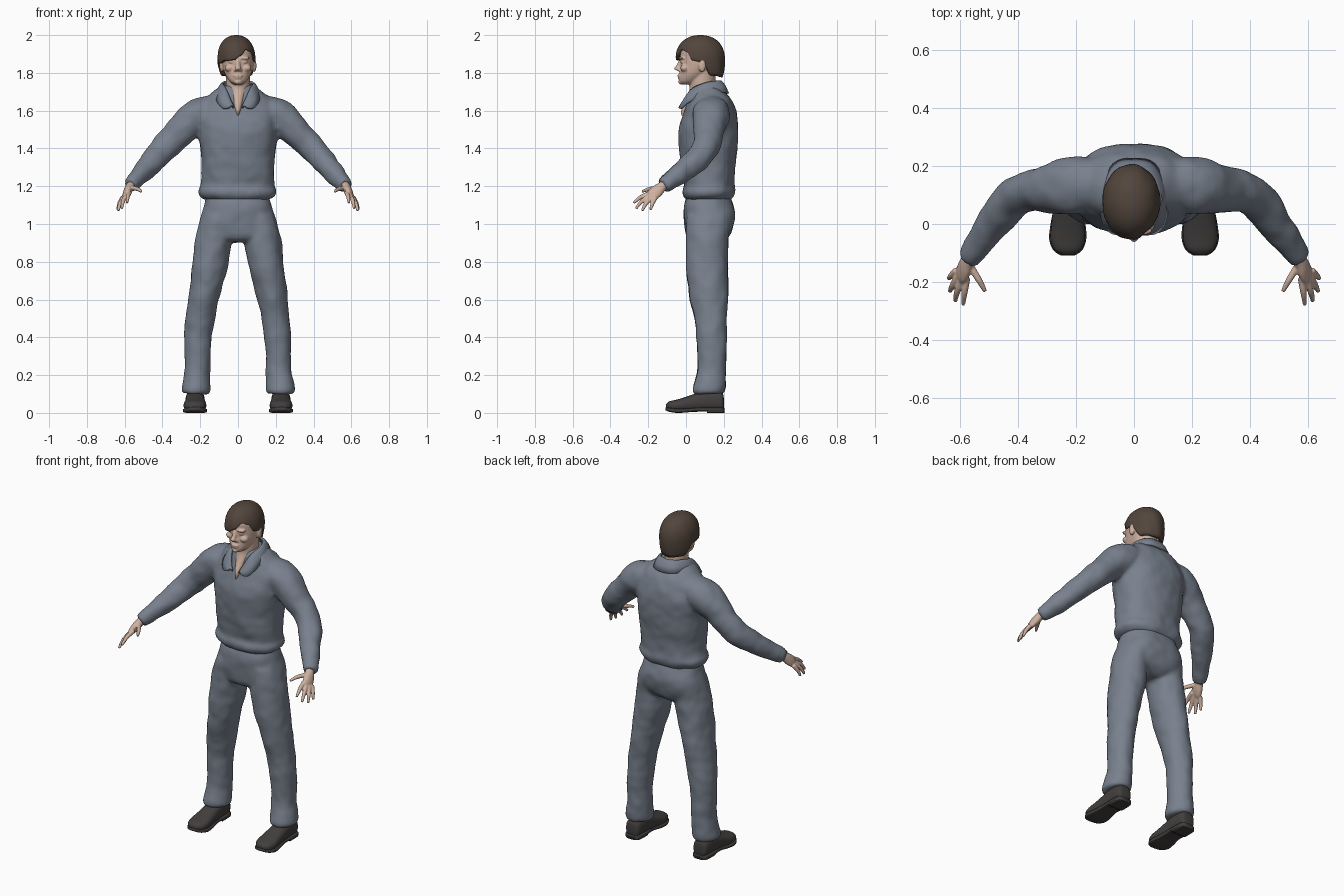
import bpy, bmesh, math
from mathutils import Vector

def material(name, col):
    m = bpy.data.materials.new(name)
    m.diffuse_color = (*col, 1)
    return m

CLOTH = material("slate_cloth", (0.19, 0.22, 0.27))
SKIN = material("skin", (0.62, 0.44, 0.35))
HAIR = material("dark_hair", (0.085, 0.06, 0.045))
SHOE = material("shoe_leather", (0.055, 0.05, 0.048))

def spline(pts, sub=4):
    # Catmull-Rom resampling of tuples
    out = []
    for i in range(len(pts) - 1):
        a, b = pts[max(i - 1, 0)], pts[i]
        c, d = pts[i + 1], pts[min(i + 2, len(pts) - 1)]
        for k in range(sub):
            t = k / sub
            out.append([0.5 * (2*q + (r - p)*t + (2*p - 5*q + 4*r - s)*t*t + (3*q - p - 3*r + s)*t**3)
                        for p, q, r, s in zip(a, b, c, d)])
    return out + [list(pts[-1])]

def tube(bm, pts, side=1, axis=None, ref=(0, 1, 0), n=28, power=2.0):
    # closed loft of (x, y, z, radius_u, radius_v) sections
    pts = spline([(p[0] * side, *p[1:]) for p in pts])
    cs = [Vector(p[:3]) for p in pts]
    rings = []
    for i, p in enumerate(pts):
        t = Vector(axis) if axis else (cs[min(i + 1, len(cs) - 1)] - cs[max(i - 1, 0)]).normalized()
        u = Vector(ref).cross(t).normalized()
        v = t.cross(u)
        ring = []
        for k in range(n):
            a = 2 * math.pi * k / n
            c, s = math.cos(a), math.sin(a)
            c = math.copysign(abs(c) ** (2 / power), c)
            s = math.copysign(abs(s) ** (2 / power), s)
            ring.append(bm.verts.new(cs[i] + u * c * max(p[3], .002) + v * s * max(p[4], .002)))
        rings.append(ring)
    for r0, r1 in zip(rings, rings[1:]):
        for k in range(n):
            bm.faces.new((r0[k], r0[(k + 1) % n], r1[(k + 1) % n], r1[k]))
    bm.faces.new(rings[0])
    bm.faces.new(rings[-1])

def body(bm, secs, power=2.3):
    # vertical loft of (z, front_y, back_y, half_width)
    tube(bm, [(0, (f + b) / 2, z, w, (b - f) / 2) for z, f, b, w in secs], axis=(0, 0, 1), n=40, power=power)

def ball(bm, c, r):
    res = bmesh.ops.create_uvsphere(bm, u_segments=16, v_segments=10, radius=1)
    for v in res["verts"]:
        v.co = Vector((v.co.x * r[0] + c[0], v.co.y * r[1] + c[1], v.co.z * r[2] + c[2]))

def finish(bm, name, mat, voxel=0, smooth=0, folds=0):
    bmesh.ops.recalc_face_normals(bm, faces=bm.faces)
    me = bpy.data.meshes.new(name)
    bm.to_mesh(me)
    bm.free()
    me.polygons.foreach_set("use_smooth", [True] * len(me.polygons))
    ob = bpy.data.objects.new(name, me)
    bpy.context.collection.objects.link(ob)
    me.materials.append(mat)
    if voxel:
        m = ob.modifiers.new("merge", "REMESH")
        m.mode, m.voxel_size, m.use_smooth_shade = "VOXEL", voxel, True
    if smooth:
        m = ob.modifiers.new("soften", "SMOOTH")
        m.factor, m.iterations = 0.5, smooth
    if folds:
        tex = bpy.data.textures.new(name + "_folds", "CLOUDS")
        tex.noise_scale, tex.noise_depth = 0.11, 1
        m = ob.modifiers.new("folds", "DISPLACE")
        m.texture, m.strength, m.mid_level = tex, folds, 0.5
    return ob

# Shirt: torso with bloused hem, plus sleeves
bm = bmesh.new()
body(bm, [(1.125, .01, .235, .17), (1.145, -.012, .252, .198), (1.175, -.02, .262, .208), (1.205, -.008, .255, .194),
          (1.27, -.022, .255, .192), (1.40, -.037, .27, .20), (1.52, -.033, .278, .215), (1.60, -.01, .265, .205),
          (1.66, .012, .24, .172), (1.70, .025, .205, .13), (1.735, .035, .178, .085)])
for s in (1, -1):
    tube(bm, [(.10, .14, 1.605, .075, .08), (.20, .135, 1.578, .093, .10), (.285, .12, 1.51, .083, .088),
              (.36, .113, 1.435, .073, .072), (.42, .085, 1.37, .068, .068), (.49, -.005, 1.29, .058, .06),
              (.55, -.09, 1.225, .045, .047), (.571, -.122, 1.203, .038, .04)], s)
finish(bm, "shirt", CLOTH, .011, 7, .016)

# Shirt collar: folded strip with pointed front flaps
half = [(0, .182, 1.755, 0, .222, 1.69), (.05, .165, 1.755, .07, .203, 1.695), (.078, .105, 1.745, .112, .11, 1.69),
        (.062, .035, 1.715, .108, .015, 1.645), (.042, .0, 1.665, .08, -.026, 1.612), (.022, -.02, 1.615, .045, -.034, 1.615)]
rows = spline([(-p[0], p[1], p[2], -p[3], p[4], p[5]) for p in half[:0:-1]] + half, 4)
bm = bmesh.new()
cols = []
for r in rows:
    a, b = Vector(r[:3]), Vector(r[3:])
    cols.append([bm.verts.new(a.lerp(b, t) + Vector((0, 0, .012 * math.sin(math.pi * t)))) for t in (0, .33, .66, 1)])
for c0, c1 in zip(cols, cols[1:]):
    for k in range(3):
        bm.faces.new((c0[k], c1[k], c1[k + 1], c0[k + 1]))
m = finish(bm, "collar", CLOTH).modifiers.new("thickness", "SOLIDIFY")
m.thickness, m.offset = .012, 0

# Trousers: pelvis and two legs
bm = bmesh.new()
body(bm, [(1.17, .02, .23, .165), (1.11, -.008, .248, .178), (1.05, -.012, .262, .196), (.98, -.006, .252, .21),
          (.93, .005, .225, .17), (.905, .04, .18, .09)])
for s in (1, -1):
    tube(bm, [(.11, .12, 1.04, .085, .12), (.127, .112, .93, .099, .113), (.145, .112, .80, .096, .112),
              (.165, .116, .70, .089, .107), (.182, .12, .60, .082, .10), (.20, .131, .50, .077, .087),
              (.211, .136, .40, .072, .08), (.216, .137, .25, .068, .076), (.221, .128, .17, .074, .082),
              (.224, .122, .125, .079, .086), (.224, .12, .10, .072, .08)], s, axis=(0, 0, 1))
finish(bm, "trousers", CLOTH, .011, 6, .014)

# Head, facial features, ears, neck and open-neck skin
bm = bmesh.new()
body(bm, [(1.738, -.018, .03, .02), (1.755, -.036, .07, .044), (1.79, -.034, .12, .067), (1.83, -.03, .165, .08),
          (1.87, -.03, .185, .085), (1.925, -.028, .18, .083), (1.97, .01, .15, .055)], 2.1)
body(bm, [(1.57, -.026, .06, .004), (1.61, -.024, .10, .022), (1.66, -.001, .15, .042), (1.71, .018, .16, .06),
          (1.76, .02, .155, .064), (1.82, .03, .16, .066)], 2)
tube(bm, [(0, -.026, 1.868, .01, .01), (0, -.038, 1.84, .012, .013), (0, -.046, 1.822, .016, .017),
          (0, -.034, 1.81, .014, .01)], axis=(0, 0, 1), n=16)
ball(bm, (0, -.034, 1.786), (.026, .012, .007))
ball(bm, (0, -.033, 1.774), (.022, .011, .007))
ball(bm, (0, -.026, 1.752), (.02, .016, .013))
for s in (1, -1):
    ball(bm, (s * .034, -.022, 1.878), (.03, .016, .008))
    ball(bm, (s * .034, -.018, 1.858), (.017, .012, .008))
    ball(bm, (s * .045, -.006, 1.825), (.026, .024, .02))
    ball(bm, (s * .014, -.034, 1.815), (.009, .011, .008))
    ball(bm, (s * .086, .085, 1.838), (.012, .02, .034))
finish(bm, "head", SKIN, .005, 2)

# Hair: dome with a hemline that varies around the head
hem = [(-180, 1.775), (-120, 1.785), (-98, 1.85), (-70, 1.85), (-40, 1.863), (-8, 1.868), (12, 1.89),
       (35, 1.925), (55, 1.912), (72, 1.865), (95, 1.855), (120, 1.785), (180, 1.775)]
def hem_z(deg):
    for (a, za), (b, zb) in zip(hem, hem[1:]):
        if deg <= b:
            t = (deg - a) / (b - a)
            return za + (zb - za) * t * t * (3 - 2 * t)
bm = bmesh.new()
N, M = 72, 18
top = bm.verts.new((-.01, .075, 2.0))
rings = []
for k in range(1, M + 1):
    ring = []
    for j in range(N):
        deg = -180 + 360 * j / N
        a = math.radians(deg)
        low = hem_z(deg)
        z = 2 - (2 - low) * (1 - math.cos(k / M * math.pi / 2))
        d = (z - 1.875) / (.125 if z > 1.875 else .20)
        r = max(0, 1 - abs(d) ** 2.2) ** (1 / 2.2)
        r *= 1 + .012 * math.sin(a * 9 + z * 30) * k / M
        ring.append(bm.verts.new((-.009 + .10 * r * math.sin(a), .076 - .13 * r * math.cos(a), z)))
    rings.append(ring)
for j in range(N):
    bm.faces.new((top, rings[0][j], rings[0][(j + 1) % N]))
    for r0, r1 in zip(rings, rings[1:]):
        bm.faces.new((r0[j], r1[j], r1[(j + 1) % N], r0[(j + 1) % N]))
m = finish(bm, "hair", HAIR).modifiers.new("thickness", "SOLIDIFY")
m.thickness, m.offset = .018, -1

# Hands: palm, four fingers, thumb
fingers = [((.575, -.185, 1.165), (.583, -.235, 1.145), (.588, -.277, 1.112)),
           ((.592, -.187, 1.152), (.608, -.232, 1.122), (.615, -.265, 1.082)),
           ((.604, -.178, 1.143), (.624, -.212, 1.108), (.634, -.232, 1.070)),
           ((.610, -.160, 1.142), (.628, -.177, 1.110), (.638, -.188, 1.075)),
           ((.560, -.150, 1.190), (.532, -.195, 1.185), (.512, -.232, 1.172))]
for s, side in ((1, "left"), (-1, "right")):
    bm = bmesh.new()
    tube(bm, [(.555, -.10, 1.22, .022, .024), (.572, -.128, 1.197, .023, .027), (.583, -.152, 1.176, .022, .034),
              (.593, -.174, 1.157, .017, .034), (.599, -.186, 1.146, .01, .028)], s, n=20)
    for f in fingers:
        tube(bm, [(*p, r, r) for p, r in zip(f, (.0125, .011, .007))], s, n=12)
    finish(bm, side + "_hand", SKIN, .004, 2)

# Shoes: upper, sole and heel block
for s, side in ((1, "left"), (-1, "right")):
    lay = dict(side=s, axis=(0, -1, 0), ref=(0, 0, 1))
    bm = bmesh.new()
    tube(bm, [(.227, .20, .05, .025, .03), (.227, .187, .06, .044, .052), (.227, .12, .066, .05, .058),
              (.227, .06, .056, .052, .05), (.227, 0, .045, .057, .04), (.228, -.05, .038, .06, .032),
              (.228, -.088, .036, .047, .025), (.228, -.106, .034, .02, .012)], **lay, power=2.4)
    finish(bm, side + "_shoe", SHOE)
    bm = bmesh.new()
    tube(bm, [(.227, .203, .018, .028, .009), (.227, .185, .018, .048, .011), (.227, .12, .018, .052, .011),
              (.227, .06, .018, .05, .01), (.227, -.0, .013, .06, .011), (.228, -.05, .012, .064, .012),
              (.228, -.09, .017, .05, .011), (.228, -.109, .022, .022, .008)], **lay, power=5)
    tube(bm, [(.227, .203, .011, .028, .011), (.227, .185, .011, .047, .011), (.227, .11, .011, .05, .011)],
         **lay, power=6)
    finish(bm, side + "_sole", SHOE)
